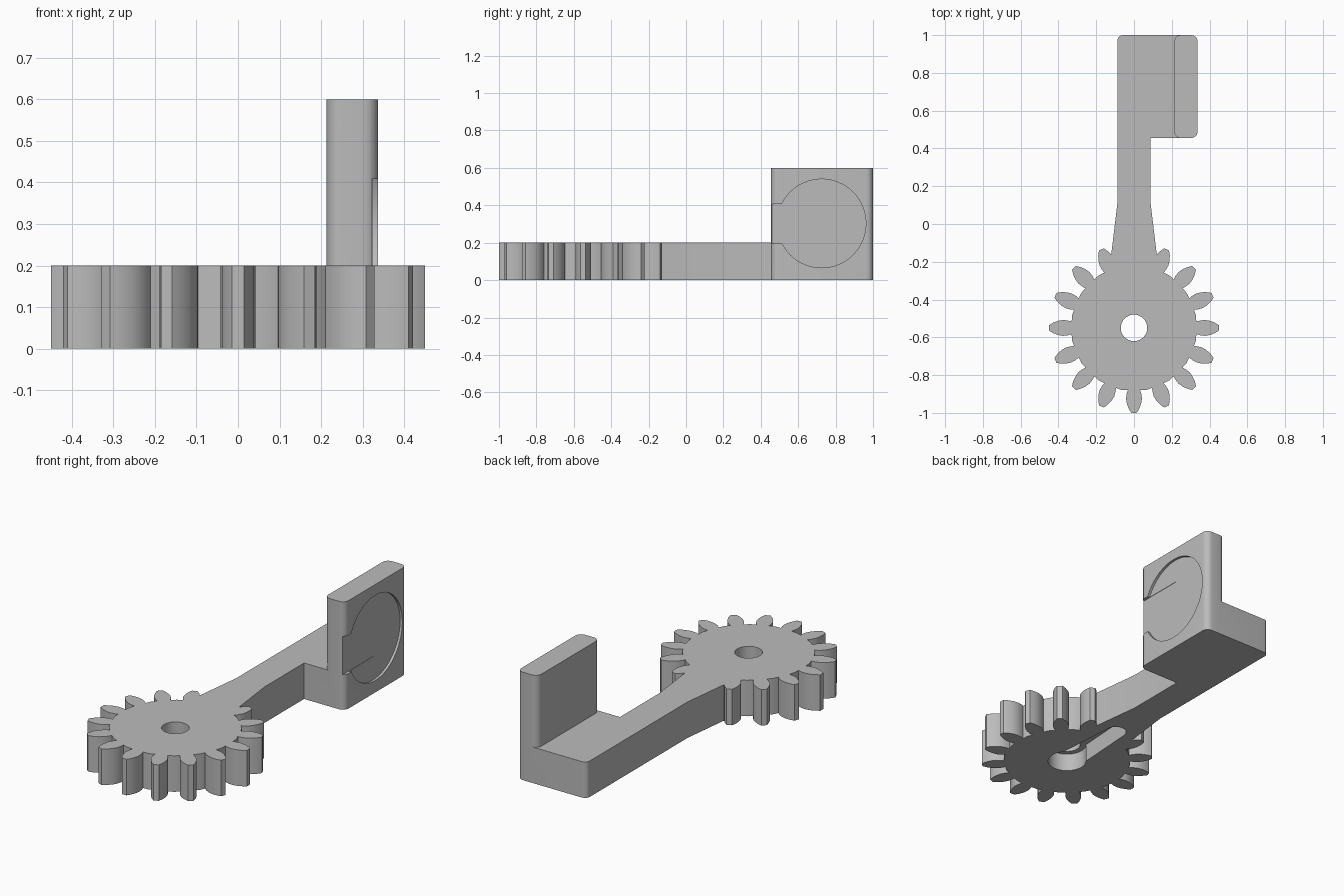
import bpy, bmesh
from math import sin, cos, pi, radians
from mathutils import Matrix, Vector

cube = bpy.data.objects.get("Cube")
if cube:
    bpy.data.objects.remove(cube, do_unlink=True)

GEAR_Y = -0.55
THICK = 0.2
WALL_X = 0.337

grey = bpy.data.materials.new("plain grey")
grey.use_nodes = True
colour = (0.5, 0.5, 0.5, 1)
grey.diffuse_color = colour
grey.node_tree.nodes["Principled BSDF"].inputs["Base Color"].default_value = colour


def prism(name, outline, low, high):
    """Extrude a closed xy outline from low to high."""
    bm = bmesh.new()
    base = bm.faces.new([bm.verts.new((x, y, low)) for x, y in outline])
    top = bmesh.ops.extrude_face_region(bm, geom=[base])["geom"]
    verts = [v for v in top if isinstance(v, bmesh.types.BMVert)]
    bmesh.ops.translate(bm, verts=verts, vec=(0, 0, high - low))
    bmesh.ops.recalc_face_normals(bm, faces=bm.faces)
    mesh = bpy.data.meshes.new(name)
    bm.to_mesh(mesh)
    bm.free()
    mesh.materials.append(grey)
    obj = bpy.data.objects.new(name, mesh)
    bpy.context.collection.objects.link(obj)
    return obj


def arc(cx, cy, r, start, end, steps):
    angles = [radians(start + (end - start) * i / steps) for i in range(steps + 1)]
    return [(cx + r * cos(a), cy + r * sin(a)) for a in angles]


def circle(cx, cy, r, steps=48):
    return arc(cx, cy, r, 0, 360, steps)[:-1]


def rectangle(x0, y0, x1, y1):
    return [(x0, y0), (x1, y0), (x1, y1), (x0, y1)]


def rounded_rectangle(x0, y0, x1, y1, r):
    return (arc(x1 - r, y1 - r, r, 0, 90, 6) + arc(x0 + r, y1 - r, r, 90, 180, 6)
            + arc(x0 + r, y0 + r, r, 180, 270, 6) + arc(x1 - r, y0 + r, r, 270, 360, 6))


def gear_outline(teeth=16):
    # Tooth flank as (distance from the hub, half width)
    flank = [(0.33, 0.033), (0.35, 0.039), (0.375, 0.042), (0.4, 0.038),
             (0.425, 0.029), (0.442, 0.019), (0.45, 0.014)]
    tooth = [(r, -w) for r, w in flank] + [(r, w) for r, w in reversed(flank)]
    points = []
    for i in range(teeth):
        a = 2 * pi * i / teeth
        points += [(r * cos(a) - w * sin(a), GEAR_Y + r * sin(a) + w * cos(a))
                   for r, w in tooth]
        mid = a + pi / teeth
        points.append((0.335 * cos(mid), GEAR_Y + 0.335 * sin(mid)))
    return points


def lay_on_wall(obj):
    """Turn an outline drawn in (y, z) so that it is extruded along x."""
    obj.data.transform(Matrix(((0, 0, 1, 0), (1, 0, 0, 0), (0, 1, 0, 0), (0, 0, 0, 1))))
    return obj


def combine(target, other, operation):
    mod = target.modifiers.new(operation.lower(), "BOOLEAN")
    mod.object, mod.operation, mod.solver = other, operation, "EXACT"
    bpy.context.view_layer.update()
    graph = bpy.context.evaluated_depsgraph_get()
    mesh = bpy.data.meshes.new_from_object(target.evaluated_get(graph))
    target.modifiers.clear()
    target.data = mesh
    bpy.data.objects.remove(other, do_unlink=True)


# Gear, flared arm with its foot, and the upright plate
body = prism("gear_lever", gear_outline(), 0, THICK)
arm_outline = ([(-0.13, -0.4), (0.13, -0.4), (0.13, -0.25), (0.118, -0.14), (0.088, 0.11),
                (0.088, 0.455), (0.27, 0.455), (0.27, 1)]
               + arc(-0.058, 0.97, 0.03, 90, 180, 6)
               + [(-0.088, 0.11), (-0.118, -0.14), (-0.13, -0.25)])
combine(body, prism("arm", arm_outline, 0, THICK), "UNION")
upright = rounded_rectangle(0.213, 0.455, WALL_X, 1, 0.035)
combine(body, prism("upright", upright, 0, 0.6), "UNION")

# Shaft hole, with a tapered one-armed recess on the underside
combine(body, prism("shaft_hole", circle(0, GEAR_Y, 0.07), -0.1, 0.4), "DIFFERENCE")
horn = arc(0, GEAR_Y, 0.1, 140, 400, 36) + arc(0, GEAR_Y + 0.4, 0.055, 0, 180, 16)
combine(body, prism("horn_recess", horn, -0.1, 0.1), "DIFFERENCE")

# Shallow round pocket and lead-in slot on the outer wall
pocket = prism("pocket", circle(0.725, 0.303, 0.237, 64), WALL_X - 0.014, WALL_X + 0.1)
combine(body, lay_on_wall(pocket), "DIFFERENCE")
slot = prism("slot", rectangle(0.4, 0.195, 0.73, 0.408), WALL_X - 0.016, WALL_X + 0.1)
combine(body, lay_on_wall(slot), "DIFFERENCE")

# Smooth curves, sharp edges
bpy.ops.object.select_all(action="DESELECT")
body.select_set(True)
bpy.context.view_layer.objects.active = body
bpy.ops.object.shade_smooth_by_angle(angle=radians(30))
